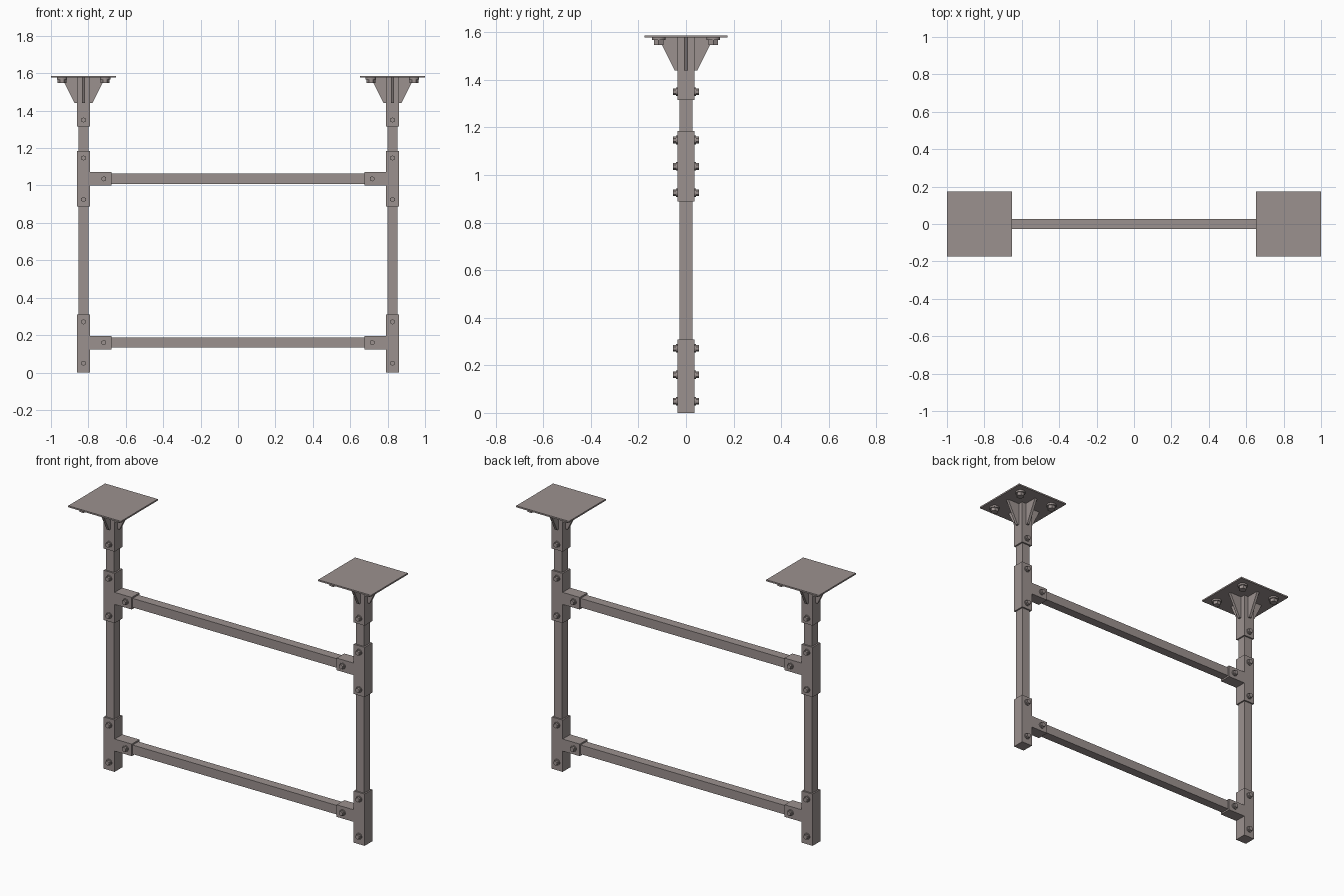
import bpy, bmesh, math
from mathutils import Matrix, Vector

if "Cube" in bpy.data.objects:
    bpy.data.objects.remove(bpy.data.objects["Cube"])

steel = bpy.data.materials.new("warm grey steel")
steel.diffuse_color = (0.33, 0.285, 0.275, 1)
steel.use_nodes = True
steel.node_tree.nodes["Principled BSDF"].inputs["Base Color"].default_value = steel.diffuse_color

CX = 0.826          # post centre
S = 0.036           # sleeve half width
T = 0.027           # tube half width
LOW, HIGH = 0.16, 1.036   # rail heights
TOP = 1.586


def finish(name, bm):
    bmesh.ops.recalc_face_normals(bm, faces=bm.faces)
    me = bpy.data.meshes.new(name)
    bm.to_mesh(me)
    bm.free()
    me.materials.append(steel)
    ob = bpy.data.objects.new(name, me)
    bpy.context.collection.objects.link(ob)
    return ob


def box(name, lo, hi):
    bm = bmesh.new()
    lo, hi = Vector(lo), Vector(hi)
    bmesh.ops.create_cube(bm, size=1, matrix=Matrix.Translation((lo + hi) / 2)
                          @ Matrix.Diagonal((*(hi - lo), 1)))
    return finish(name, bm)


def prism(name, pts, half, matrix=Matrix()):
    """Extrude an x-z outline along y by +-half, then place it."""
    bm = bmesh.new()
    f = bm.faces.new([bm.verts.new((x, -half, z)) for x, z in pts])
    ext = bmesh.ops.extrude_face_region(bm, geom=[f])
    bmesh.ops.translate(bm, vec=(0, 2 * half, 0),
                        verts=[v for v in ext["geom"] if isinstance(v, bmesh.types.BMVert)])
    bm.transform(matrix)
    return finish(name, bm)


def bolt(name, pos, direction, washer, head, height):
    """Round washer with a hexagonal head pointing along direction."""
    bm = bmesh.new()
    t = height * 0.35
    for sides, r, z0, z1 in ((20, washer, -0.002, t), (6, head, t, height)):
        bmesh.ops.create_cone(bm, cap_ends=True, segments=sides, radius1=r, radius2=r,
                              depth=z1 - z0, matrix=Matrix.Translation((0, 0, (z0 + z1) / 2)))
    rot = Vector((0, 0, 1)).rotation_difference(Vector(direction)).to_matrix().to_4x4()
    bm.transform(Matrix.Translation(pos) @ rot)
    return finish(name, bm)


def bolt_pair(name, x, z):
    for d in (-1, 1):
        bolt(name, (x, d * S, z), (0, d, 0), 0.018, 0.014, 0.018)


# horizontal rails
for name, z in (("lower_rail", LOW), ("upper_rail", HIGH)):
    box(name, (-CX + S, -T, z - T), (CX - S, T, z + T))

for s, side in ((-1, "left"), (1, "right")):
    cx = s * CX
    # upright tube
    box(side + "_post", (cx - T, -T, 0.01), (cx + T, T, 1.45))

    # tee connectors with bolts
    for level, z, bottom in (("lower", LOW, 0.0), ("upper", HIGH, HIGH - 0.148)):
        top, arm = z + 0.149, 0.149
        outline = [(-S, bottom), (S, bottom), (S, z - S), (arm, z - S),
                   (arm, z + S), (S, z + S), (S, top), (-S, top)]
        prism(f"{side}_{level}_tee", [(cx - s * x, zz) for x, zz in outline], S)
        for x, zz in ((0, z - 0.111), (0, z + 0.111), (0.109, z)):
            bolt_pair(f"{side}_{level}_tee_bolt", cx - s * x, zz)

    # ceiling bracket: sleeve, plate, gussets and bolts
    box(side + "_bracket_sleeve", (cx - S, -S, 1.315), (cx + S, S, TOP - 0.009))
    box(side + "_mounting_plate", (cx - 0.174, -0.174, TOP - 0.009), (cx + 0.174, 0.174, TOP))
    bolt_pair(side + "_bracket_bolt", cx, 1.35)
    for k in range(4):
        m = Matrix.Translation((cx, 0, 0)) @ Matrix.Rotation(k * math.pi / 2, 4, 'Z')
        prism(side + "_gusset", [(S - 0.002, 1.44), (0.048, 1.44),
                                 (0.116, TOP - 0.009), (S - 0.002, TOP - 0.009)], 0.008, m)
    for dx in (-0.115, 0.115):
        for dy in (-0.115, 0.115):
            bolt(side + "_plate_bolt", (cx + dx, dy, TOP - 0.009), (0, 0, -1),
                 0.028, 0.023, 0.03)
